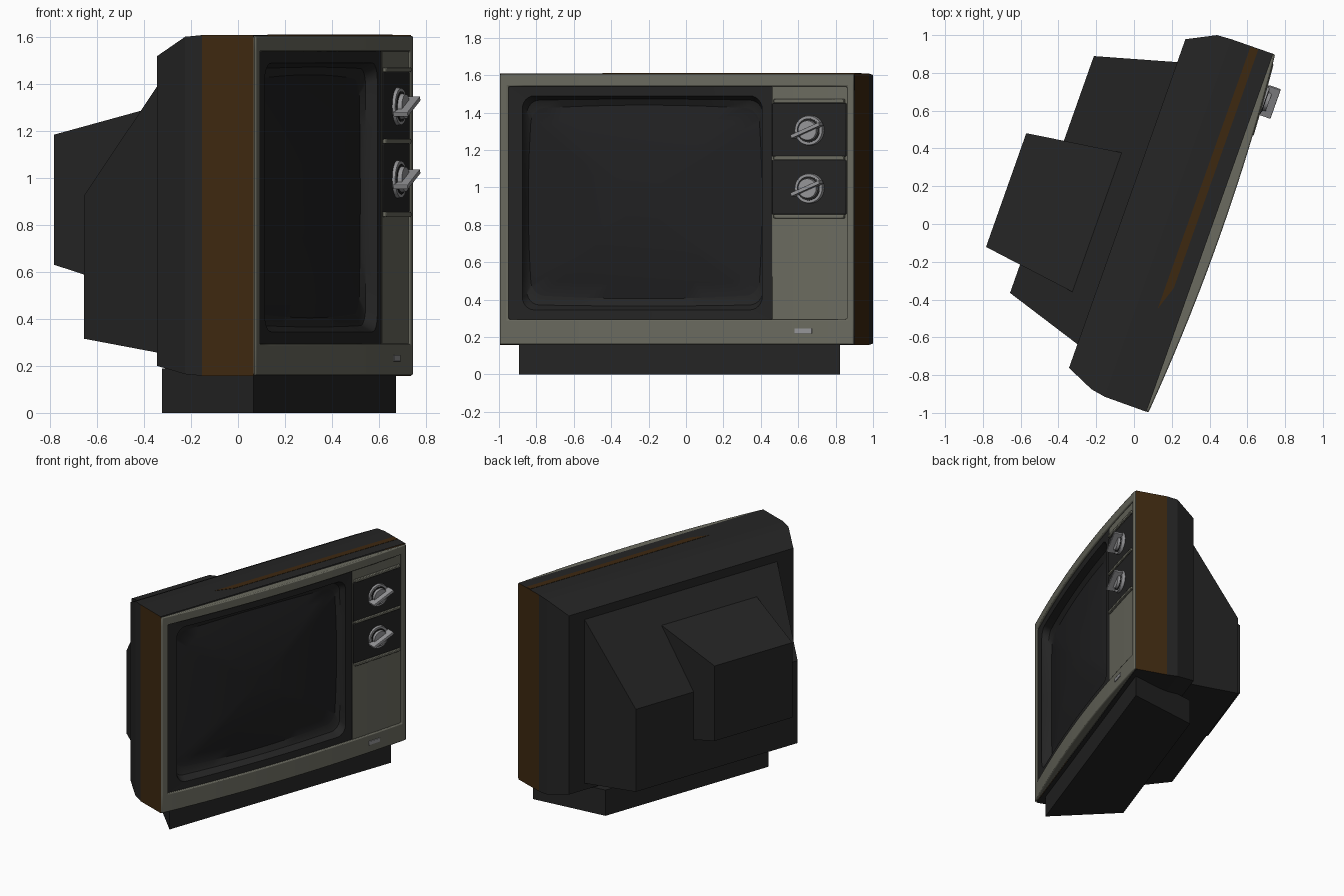
import bpy, bmesh, math
from mathutils import Matrix

if "Cube" in bpy.data.objects:
    bpy.data.objects.remove(bpy.data.objects["Cube"])

TURN = math.radians(70.5)      # the set stands turned towards +x
MID, HALF = 0.09, 1.005        # centre and half width along the screen


def material(name, rgb):
    m = bpy.data.materials.new(name)
    m.diffuse_color = (*rgb, 1)
    m.use_nodes = True
    m.node_tree.nodes["Principled BSDF"].inputs["Base Color"].default_value = m.diffuse_color
    return m


BLACK = material("black plastic", (0.018, 0.018, 0.018))
GLASS = material("screen glass", (0.015, 0.015, 0.016))
BROWN = material("brown wood", (0.048, 0.021, 0.005))
GREY = material("olive grey trim", (0.145, 0.145, 0.115))
CHROME = material("light metal", (0.30, 0.30, 0.31))


def front(u):
    """Depth of the gently bowed front at position u."""
    return -0.405 - 0.045 * (1 - ((u - MID) / HALF) ** 2)


def finish(name, bm, mats, smooth=False, bevel=0, recalc=True):
    if recalc:
        bmesh.ops.recalc_face_normals(bm, faces=bm.faces)
    me = bpy.data.meshes.new(name)
    bm.to_mesh(me)
    bm.free()
    for m in mats:
        me.materials.append(m)
    ob = bpy.data.objects.new(name, me)
    bpy.context.collection.objects.link(ob)
    ob.rotation_euler.z = TURN
    if bevel:
        b = ob.modifiers.new("edge", 'BEVEL')
        b.width, b.segments, b.limit_method, b.angle_limit = bevel, 2, 'ANGLE', 0.8
    if smooth:
        bpy.ops.object.select_all(action='DESELECT')
        ob.select_set(True)
        bpy.context.view_layer.objects.active = ob
        bpy.ops.object.shade_smooth_by_angle(angle=math.radians(35))
    return ob


def loft(name, sections, mat, open_front=False, brown_to=None):
    """Rectangles (depth, u0, u1, z0, z1) joined from front to back."""
    bm = bmesh.new()
    rings = [[bm.verts.new(p) for p in ((a, v, c), (b, v, c), (b, v, d), (a, v, d))]
             for v, a, b, c, d in sections]
    for r, s in zip(rings, rings[1:]):
        for i in range(4):
            j = (i + 1) % 4
            bm.faces.new((r[i], r[j], s[j], s[i]))
    bm.faces.new(rings[-1])
    if not open_front:
        bm.faces.new(rings[0][::-1])
    bmesh.ops.recalc_face_normals(bm, faces=bm.faces)
    if brown_to is not None:   # wooden sides at the front of the cabinet
        for f in bm.faces:
            if abs(f.normal.x) > 0.9 and f.calc_center_median().y < brown_to:
                f.material_index = 1
    return finish(name, bm, [mat, BROWN])


def plate(name, u0, u1, z0, z1, off, mat, hole=None, back=-0.38, bevel=0.004):
    """Slab following the bowed front, with an optional rectangular hole."""
    us = [u0 + (u1 - u0) * i / 20 for i in range(21)]
    zs = [z0, z1]
    if hole:
        us = sorted([u0, u1] + [hole[0] + (hole[1] - hole[0]) * i / 20 for i in range(21)])
        zs = [z0, hole[2], hole[3], z1]
    bm = bmesh.new()
    g = [[bm.verts.new((u, front(u) + off, z)) for z in zs] for u in us]
    for i in range(len(us) - 1):
        for j in range(len(zs) - 1):
            if hole and 0 < i < len(us) - 2 and j == 1:
                continue
            bm.faces.new((g[i][j], g[i + 1][j], g[i + 1][j + 1], g[i][j + 1]))
    ext = bmesh.ops.extrude_face_region(bm, geom=bm.faces[:], use_keep_orig=True)
    for e in ext['geom']:
        if isinstance(e, bmesh.types.BMVert):
            e.co.y = back
    return finish(name, bm, [mat], True, bevel)


# Cabinet, rear housing and foot
loft("cabinet", [(-0.393, -0.915, 1.095, 0.158, 1.609), (-0.16, -0.914, 1.094, 0.158, 1.609),
                 (-0.08, -0.90, 1.089, 0.165, 1.602), (0.07, -0.833, 1.013, 0.20, 1.52)],
     BLACK, True, -0.17)
loft("top_wood_strip", [(-0.312, -0.25, 1.09, 1.60, 1.611), (-0.268, -0.38, 1.09, 1.60, 1.611)], BROWN)
loft("rear_housing", [(0.06, -0.703, 0.887, 0.247, 1.47), (0.497, -0.563, 0.767, 0.316, 0.925)], BLACK)
loft("tube_cover", [(0.15, -0.453, 0.34, 0.47, 1.32), (0.698, -0.376, 0.263, 0.631, 1.185)], BLACK)
loft("foot", [(-0.36, -0.82, 1.0, 0, 0.19), (0.137, -0.58, 0.76, 0, 0.19)], BLACK)

# Front frame and control column
plate("front_frame", -0.915, 1.095, 0.16, 1.606, 0, GREY, (-0.865, 1.055, 0.295, 1.54), -0.39, 0.008)
plate("control_column", 0.637, 1.06, 0.29, 1.545, 0.012, GREY)
for i, (z0, z1) in enumerate(((0.855, 1.148), (1.165, 1.452))):
    plate(f"knob_panel_{i}", 0.64, 1.05, z0, z1, 0.005, BLACK)
for i, z in enumerate((0.845, 1.157, 1.462)):
    plate(f"column_ridge_{i}", 0.652, 1.043, z - 0.01, z + 0.01, -0.005, GREY)
plate("power_badge", 0.768, 0.865, 0.219, 0.247, -0.005, CHROME, bevel=0.002)


# Screen: surround, sloped recess and domed glass as nested rings
def ring(u0, u1, z0, z1, r, bulge):
    pts = []
    hu, hz, cu, cz = (u1 - u0) / 2, (z1 - z0) / 2, (u0 + u1) / 2, (z0 + z1) / 2
    corners = [(1, 1), (-1, 1), (-1, -1), (1, -1)]
    for k, (a, b) in enumerate(corners):
        arc = [(a * (hu - r) + r * math.cos((k + t / 6) * math.pi / 2),
                b * (hz - r) + r * math.sin((k + t / 6) * math.pi / 2)) for t in range(7)]
        pts += arc
        c, d = corners[(k + 1) % 4]
        ang = (k + 1) * math.pi / 2
        end = (c * (hu - r) + r * math.cos(ang), d * (hz - r) + r * math.sin(ang))
        pts += [tuple(arc[-1][n] + (end[n] - arc[-1][n]) * t / 10 for n in (0, 1)) for t in range(1, 10)]
    out = []
    for x, z in pts:
        fx, fz = x / hu, z / hz
        out.append((cu + x + bulge * fx ** 3 * (1 - fz * fz), cz + z + bulge * fz ** 3 * (1 - fx * fx)))
    return out


rim = ring(-0.787, 0.582, 0.345, 1.49, 0.07, 0)
edge = ring(-0.757, 0.537, 0.425, 1.42, 0.07, 0.02)
gu, gz = -0.11, 0.9225
layers = [(ring(-0.868, 0.64, 0.292, 1.543, 0.004, 0), 0.014), (rim, 0.016),
          ([(a + (c - a) * 0.35, b + (d - b) * 0.35) for (a, b), (c, d) in zip(rim, edge)], 0.065),
          (edge, 0.085)]
for s in (0.85, 0.65, 0.45, 0.25, 0.1):
    layers.append(([(gu + (u - gu) * s, gz + (z - gz) * s) for u, z in edge], 0.085 - 0.05 * (1 - s * s)))
bm = bmesh.new()
rows = [[bm.verts.new((u, front(u) + off, z)) for u, z in pts] for pts, off in layers]
n = len(rows[0])
for k in range(len(rows) - 1):
    for i in range(n):
        j = (i + 1) % n
        f = bm.faces.new((rows[k][i], rows[k][j], rows[k + 1][j], rows[k + 1][i]))
        f.material_index = int(k >= 3)
bm.faces.new(rows[-1]).material_index = 1
bm.normal_update()
for f in bm.faces:
    if f.normal.y > 0:
        f.normal_flip()
finish("screen", bm, [BLACK, GLASS], True, recalc=False)

# Two tuning knobs: skirt, hub and grip blade
for i, z in enumerate((0.995, 1.305)):
    for part, r1, r2, v0, v1, mat in (("skirt", 0.084, 0.078, -0.40, -0.437, CHROME),
                                      ("ring", 0.066, 0.064, -0.42, -0.440, BLACK),
                                      ("hub", 0.058, 0.052, -0.42, -0.458, CHROME)):
        bm = bmesh.new()
        bmesh.ops.create_cone(bm, cap_ends=True, segments=32, radius1=r1, radius2=r2, depth=v0 - v1,
                              matrix=Matrix.Translation((0.849, (v0 + v1) / 2, z))
                              @ Matrix.Rotation(math.pi / 2, 4, 'X'))
        finish(f"knob_{part}_{i}", bm, [mat], True)
    bm = bmesh.new()
    bmesh.ops.create_cube(bm, size=1, matrix=Matrix.Translation((0.849, -0.462, z))
                          @ Matrix.Rotation(math.radians(-23), 4, 'Y')
                          @ Matrix.Diagonal((0.175, 0.066, 0.02, 1)))
    finish(f"knob_grip_{i}", bm, [CHROME], bevel=0.003)
